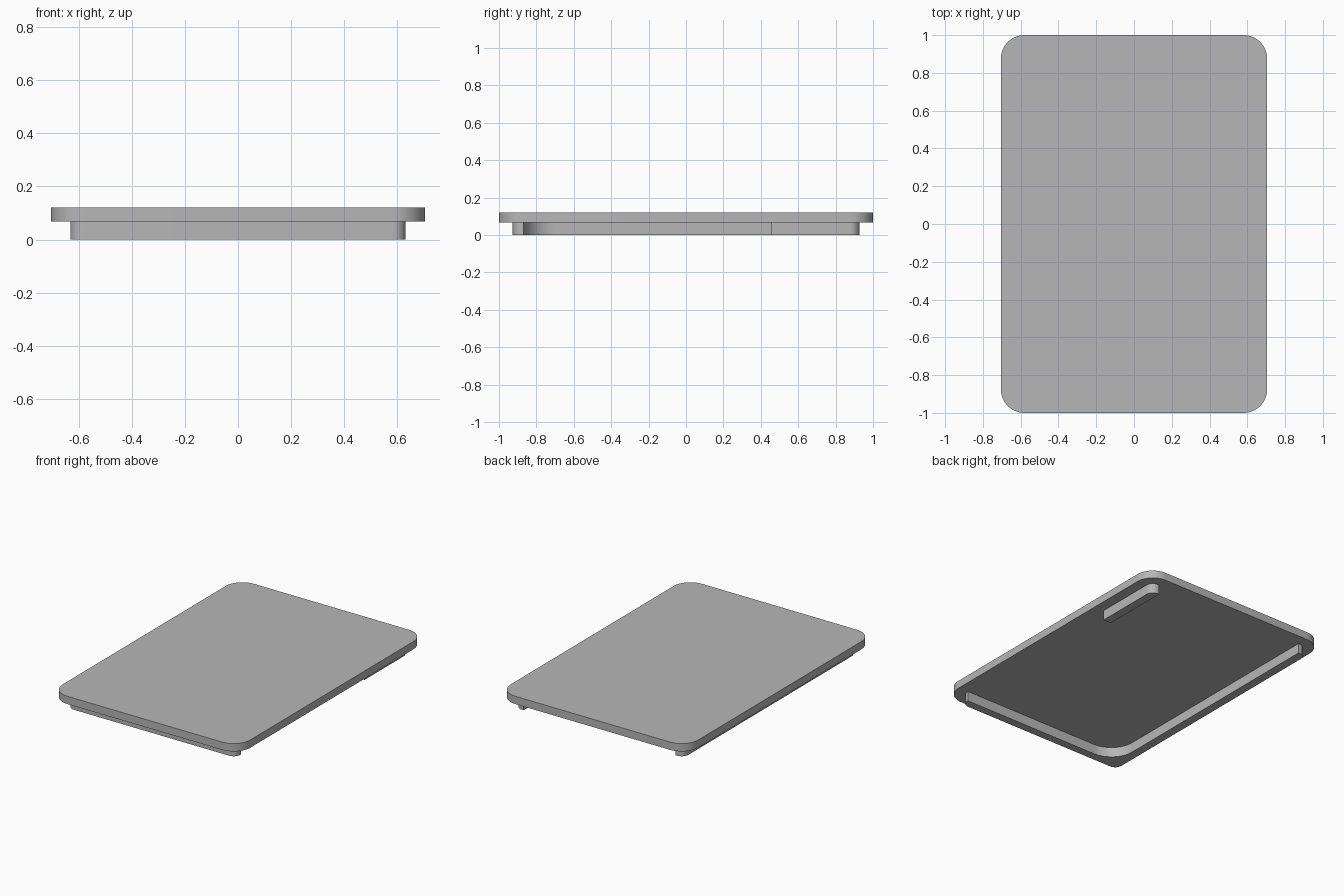
import bpy
import bmesh
import math
from mathutils import Vector

if "Cube" in bpy.data.objects:
    bpy.data.objects.remove(bpy.data.objects["Cube"])

# Single grey finish
GREY = (0.47, 0.47, 0.47, 1.0)
grey = bpy.data.materials.new("plain_grey")
grey.use_nodes = True
grey.diffuse_color = GREY
grey.node_tree.nodes["Principled BSDF"].inputs["Base Color"].default_value = GREY

SEGMENTS = 16


def rounded_outline(corners):
    """Turn right-angled (x, y, radius) corners into a filleted outline."""
    points = []
    for i, (x, y, r) in enumerate(corners):
        p = Vector((x, y))
        if r == 0:
            points.append(p)
            continue
        u = (Vector(corners[i - 1][:2]) - p).normalized()
        v = (Vector(corners[(i + 1) % len(corners)][:2]) - p).normalized()
        centre = p + r * (u + v)
        for s in range(SEGMENTS + 1):
            a = math.pi / 2 * s / SEGMENTS
            points.append(centre - r * (v * math.cos(a) + u * math.sin(a)))
    return points


def prism(name, corners, bottom, top):
    """Extrude a filleted outline between two heights."""
    bm = bmesh.new()
    base = bm.faces.new([bm.verts.new((p.x, p.y, bottom)) for p in rounded_outline(corners)])
    result = bmesh.ops.extrude_face_region(bm, geom=[base])
    raised = [g for g in result["geom"] if isinstance(g, bmesh.types.BMVert)]
    bmesh.ops.translate(bm, verts=raised, vec=(0, 0, top - bottom))
    bmesh.ops.recalc_face_normals(bm, faces=bm.faces)
    mesh = bpy.data.meshes.new(name)
    bm.to_mesh(mesh)
    bm.free()
    mesh.materials.append(grey)
    obj = bpy.data.objects.new(name, mesh)
    bpy.context.collection.objects.link(obj)
    bpy.ops.object.select_all(action="DESELECT")
    obj.select_set(True)
    bpy.context.view_layer.objects.active = obj
    bpy.ops.object.shade_smooth_by_angle(angle=math.radians(30))
    return obj


# Main dimensions
W, L = 0.705, 1.0             # half size of the plate
RX, RY = 0.632, 0.927         # outer half size of the rims
IX, IY = 0.572, 0.87          # inner half size of the rims
SEAT, TOP = 0.067, 0.12       # underside and top of the plate
R = 0.05                      # outer rim corner radius

# Flat lid plate with rounded corners
prism("lid_plate", [(-W, -L, 0.125), (W, -L, 0.125), (W, L, 0.125), (-W, L, 0.125)], SEAT, TOP)

# L-shaped rim under the front and one side, with a wide inner fillet
prism("corner_rim", [(-RX, -RY, R), (RX, -RY, R), (RX, -IY, 0), (-IX, -IY, 0.17),
                     (-IX, RY, 0), (-RX, RY, R)], 0, SEAT)

# Short rim under the opposite back corner
prism("short_rim", [(IX, 0.455, 0), (RX, 0.455, 0), (RX, RY, R), (IX, RY, 0)], 0, SEAT)
